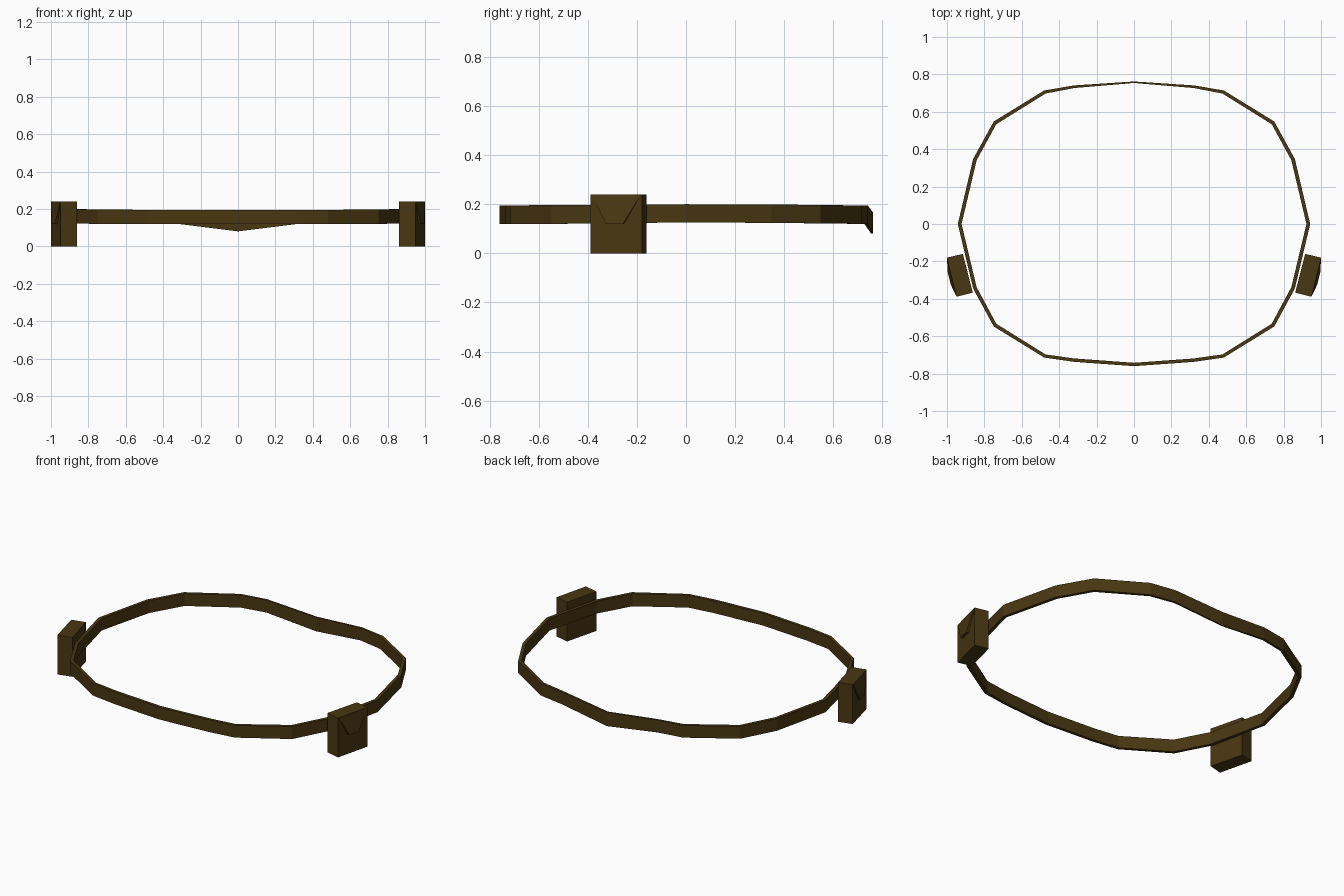
import bpy
import bmesh
from mathutils import Vector

cube = bpy.data.objects.get("Cube")
if cube:
    bpy.data.objects.remove(cube, do_unlink=True)

leather = bpy.data.materials.new("dark_brown_leather")
leather.use_nodes = True
colour = (0.066, 0.038, 0.006, 1)
leather.diffuse_color = colour
shader = leather.node_tree.nodes["Principled BSDF"]
shader.inputs["Base Color"].default_value = colour
shader.inputs["Roughness"].default_value = 0.9


def finish(bm, name):
    """Turn a +x half into a flat shaded object mirrored to -x."""
    mesh = bpy.data.meshes.new(name)
    bm.to_mesh(mesh)
    bm.free()
    mesh.materials.append(leather)
    obj = bpy.data.objects.new(name, mesh)
    bpy.context.collection.objects.link(obj)
    mirror = obj.modifiers.new("mirror", "MIRROR")
    mirror.use_clip = True
    return obj


def prism(name, ring_a, ring_b):
    """Closed solid between two matching rings of points."""
    bm = bmesh.new()
    a = [bm.verts.new(p) for p in ring_a]
    b = [bm.verts.new(p) for p in ring_b]
    bm.faces.new(a)
    bm.faces.new(b[::-1])
    for i in range(len(a)):
        j = (i + 1) % len(a)
        bm.faces.new((a[i], a[j], b[j], b[i]))
    bmesh.ops.recalc_face_normals(bm, faces=bm.faces[:])
    return finish(bm, name)


# Belt: half outline from front centre to back centre (x, y, bottom, top, thickness)
path = [
    (0, -0.76, 0.12, 0.195, 0.018),
    (0.32, -0.737, 0.12, 0.195, 0.018),
    (0.48, -0.714, 0.12, 0.195, 0.018),
    (0.75, -0.548, 0.12, 0.197, 0.02),
    (0.86, -0.345, 0.122, 0.198, 0.02),
    (0.942, 0, 0.126, 0.2, 0.02),
    (0.86, 0.348, 0.124, 0.199, 0.02),
    (0.75, 0.548, 0.122, 0.197, 0.02),
    (0.48, 0.714, 0.12, 0.195, 0.018),
    (0.32, 0.741, 0.12, 0.195, 0.014),
    (0, 0.762, 0.08, 0.166, 0.008),
]
bm = bmesh.new()
rings = []
for i, (x, y, low, high, thick) in enumerate(path):
    before = Vector(path[max(i - 1, 0)][:2])
    after = Vector(path[min(i + 1, len(path) - 1)][:2])
    along = (after - before).normalized()
    inward = Vector((-along.y, along.x))
    if x == 0:
        inward = Vector((0, -1 if y > 0 else 1))
    inner = Vector((x, y)) + inward * thick
    section = [(x, y, low), (x, y, high), (*inner, high), (*inner, low)]
    rings.append([bm.verts.new(p) for p in section])
for a, b in zip(rings, rings[1:]):
    for k in range(4):
        n = (k + 1) % 4
        bm.faces.new((a[k], b[k], b[n], a[n]))
finish(bm, "belt")

# Side pouches: footprint resting against the belt
front_out, back_out = Vector((0.948, -0.389, 0)), Vector((1.0, -0.18, 0))
footprint = [Vector((0.862, -0.367, 0)), front_out, back_out, Vector((0.915, -0.16, 0))]
height = Vector((0, 0, 0.24))
prism("pouches", footprint, [p + height for p in footprint])

# Pouch flaps: tapered, standing proud of the outer face at the tip
edge = back_out - front_out
outward = Vector((edge.y, -edge.x, 0)).normalized()
shape = [(0.02, 0.238, 0.001), (0.32, 0.12, 0.015), (0.65, 0.12, 0.015), (0.98, 0.238, 0.001)]
base = [front_out + edge * u + Vector((0, 0, z)) for u, z, out in shape]
prism("pouch_flaps",
      [p - outward * 0.004 for p in base],
      [p + outward * s[2] for p, s in zip(base, shape)])
